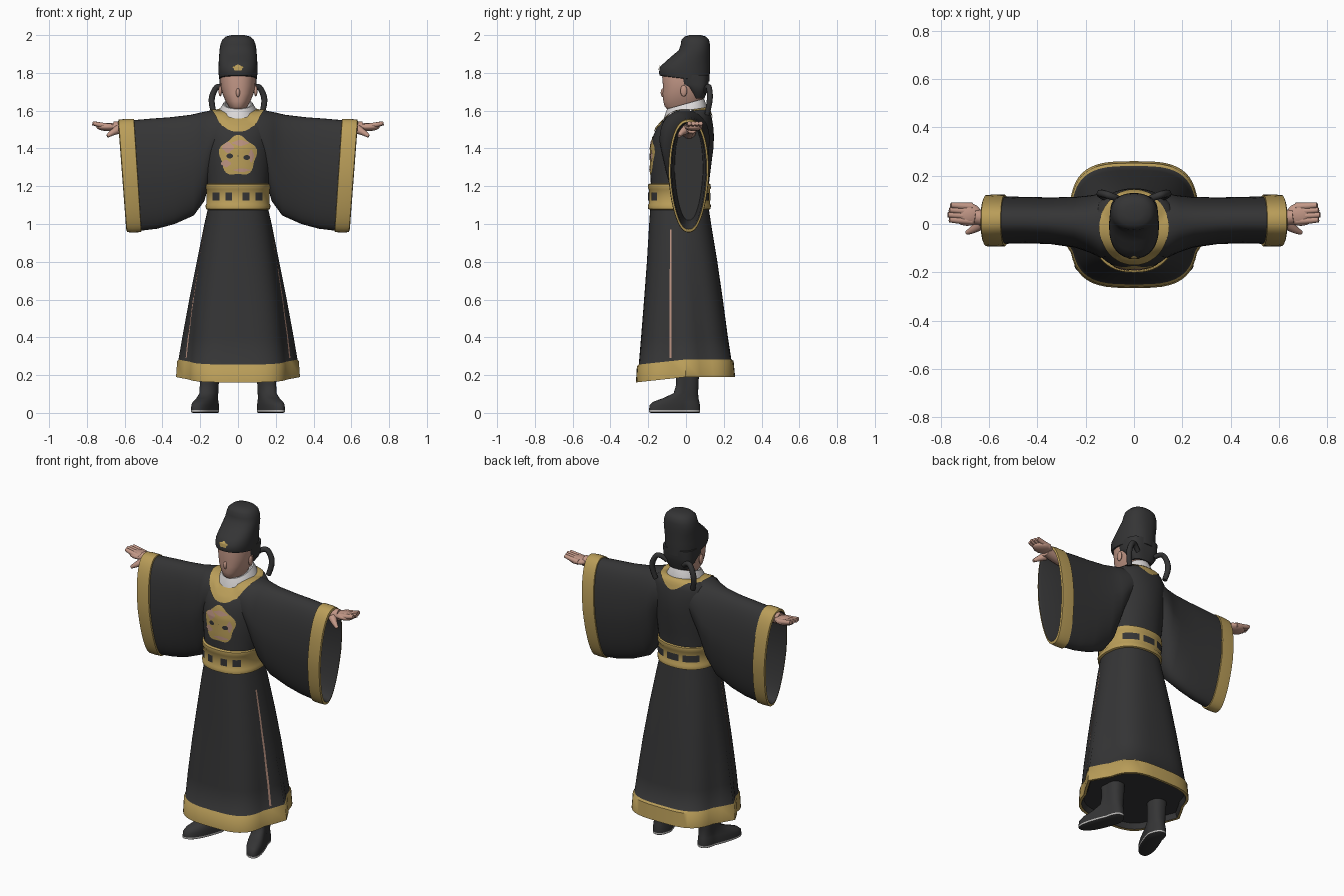
import bpy, bmesh, math
from mathutils import Vector
from mathutils.bvhtree import BVHTree

if "Cube" in bpy.data.objects:
    bpy.data.objects.remove(bpy.data.objects["Cube"])


def material(name, rgb):
    m = bpy.data.materials.new(name)
    m.use_nodes = True
    m.diffuse_color = (*rgb, 1)
    b = m.node_tree.nodes["Principled BSDF"]
    b.inputs["Base Color"].default_value = (*rgb, 1)
    b.inputs["Roughness"].default_value = 0.8
    return m


DARK = material("charcoal cloth", (0.035, 0.035, 0.036))
GOLD = material("gold trim", (0.49, 0.34, 0.10))
SKIN = material("skin", (0.54, 0.31, 0.24))
WHITE = material("white collar cloth", (0.72, 0.70, 0.70))
ROSE = material("dusty rose thread", (0.50, 0.29, 0.22))
SOLE = material("pale sole", (0.50, 0.49, 0.48))


def finish(bm, name, mats, angle=50):
    me = bpy.data.meshes.new(name)
    bm.to_mesh(me)
    bm.free()
    for m in mats:
        me.materials.append(m)
    for p in me.polygons:
        p.use_smooth = True
    me.set_sharp_from_angle(angle=math.radians(angle))
    ob = bpy.data.objects.new(name, me)
    bpy.context.collection.objects.link(ob)
    return ob


def unit_ring(p, n=48):
    """Superellipse outline, p = 2 is round and larger is squarer."""
    out = []
    for i in range(n):
        a = math.tau * i / n
        c, s = math.cos(a), math.sin(a)
        out.append((math.copysign(abs(c) ** (2 / p), c), math.copysign(abs(s) ** (2 / p), s)))
    return out


def level(z, hx, yf, yb, p=2.3, tilt=0.0, cx=0.0):
    """Horizontal ring: half width, front y, back y; tilt raises the back."""
    cy, hy = (yf + yb) / 2, (yb - yf) / 2
    return [Vector((cx + hx * u, cy + hy * v, z + tilt * (cy + hy * v))) for u, v in unit_ring(p)]


def loft(name, rings, mats, bands=None):
    """Skin the rings, cap both ends; bands gives a material index per gap."""
    bm = bmesh.new()
    vs = [[bm.verts.new(q) for q in r] for r in rings]
    n = len(rings[0])
    for k in range(len(vs) - 1):
        for i in range(n):
            j = (i + 1) % n
            f = bm.faces.new((vs[k][i], vs[k][j], vs[k + 1][j], vs[k + 1][i]))
            f.material_index = bands[k] if bands else 0
    bm.faces.new(vs[0])
    cap = bm.faces.new(vs[-1])
    cap.material_index = bands[-1] if bands else 0
    bmesh.ops.recalc_face_normals(bm, faces=bm.faces)
    return finish(bm, name, mats)


def tree(*obs):
    vs, fs = [], []
    for ob in obs:
        k = len(vs)
        vs += [v.co.copy() for v in ob.data.vertices]
        fs += [[k + i for i in p.vertices] for p in ob.data.polygons]
    return BVHTree.FromPolygons(vs, fs)


def patch(name, target, grid, ray, mat, off=0.004, closed=False):
    """Thin cloth plate: drop a grid of points along ray onto the target."""
    ray = Vector(ray)
    bm = bmesh.new()
    rows = []
    for line in grid:
        row = []
        for q in line:
            hit, nor, _, _ = target.ray_cast(Vector(q), ray)
            if hit is None:
                hit, nor, _, _ = target.find_nearest(Vector(q))
            if nor.dot(ray) > 0:
                nor = -nor
            row.append(bm.verts.new(hit + nor * off))
        rows.append(row)
    for a, b in zip(rows, rows[1:]):
        n = len(a)
        for i in range(n if closed else n - 1):
            j = (i + 1) % n
            f = bm.faces.new((a[i], a[j], b[j], b[i]))
            f.normal_update()
            if f.normal.dot(ray) > 0:
                f.normal_flip()
    return finish(bm, name, [mat])


def disk(name, target, x, z, rx, rz, mat, off, lobes=0, depth=0.0):
    grid = []
    for k in range(9):
        t = 0.02 + 0.98 * k / 8
        line = []
        for i in range(40):
            a = math.tau * i / 40
            r = t * (1 + depth * math.cos(lobes * (a - math.pi / 2)))
            line.append((x + rx * r * math.cos(a), -1, z + rz * r * math.sin(a)))
        grid.append(line)
    return patch(name, target, grid, (0, 1, 0), mat, off, True)


def tube(name, pts, radii, mat):
    cu = bpy.data.curves.new(name, "CURVE")
    cu.dimensions = "3D"
    cu.bevel_depth = 1.0
    cu.bevel_resolution = 3
    cu.use_fill_caps = True
    sp = cu.splines.new("NURBS")
    sp.points.add(len(pts) - 1)
    for p, q, r in zip(sp.points, pts, radii):
        p.co = (*q, 1)
        p.radius = r
    sp.use_endpoint_u = True
    sp.order_u = 3
    sp.resolution_u = 6
    cu.materials.append(mat)
    ob = bpy.data.objects.new(name, cu)
    bpy.context.collection.objects.link(ob)
    return ob


def ball(name, loc, size, mat):
    bm = bmesh.new()
    bmesh.ops.create_uvsphere(bm, u_segments=16, v_segments=10, radius=1)
    for v in bm.verts:
        v.co = Vector(a * b for a, b in zip(v.co, size)) + Vector(loc)
    return finish(bm, name, [mat])


# Robe body
torso = loft("robe_torso", [level(*r) for r in (
    (1.06, .160, -.188, .118), (1.20, .163, -.186, .120), (1.30, .178, -.189, .132, 2.1),
    (1.40, .188, -.188, .145, 2.0), (1.46, .190, -.176, .148, 2.0), (1.51, .188, -.155, .145, 2.1),
    (1.55, .180, -.128, .137, 2.2, .08), (1.58, .155, -.100, .125, 2.3, .15),
    (1.595, .110, -.070, .110, 2.2, .15))], [DARK])

# Skirt: boxy towards the hem with flared side seams, gold hem, dark underside
skirt_rings = []
for z, hx, yf, yb in (
        (1.10, .155, -.188, .118), (1.00, .178, -.195, .133), (.80, .218, -.207, .166),
        (.60, .258, -.222, .195), (.40, .295, -.238, .222), (.283, .315, -.250, .240),
        (.275, .322, -.260, .252), (.19, .328, -.265, .260), (.19, .312, -.250, .245),
        (.22, .300, -.238, .235)):
    w = min(1, (1.1 - z) / .85)
    ring = level(z, hx, yf, yb, 2.3 + w)
    for q in ring:
        t = abs(2 * (q.y - yf) / (yb - yf) - 1)
        q.x *= 1 - .19 * w * min(1, t / .45)
        if z < .3:
            q.z -= .028 * max(0, -q.y / .26)
    skirt_rings.append(ring)
skirt = loft("robe_skirt", skirt_rings, [DARK, GOLD], [0] * 5 + [1, 1, 1, 0, 0])

# Belt with raised rims and dark panels
belt = loft("belt", [level(z, .160 + e, -.190 - e, .120 + e) for z, e in (
    (1.075, 0), (1.08, .010), (1.10, .012), (1.107, .007), (1.183, .007),
    (1.19, .012), (1.21, .010), (1.215, 0))], [GOLD])
belt_tree = tree(belt)
for side, w, h, xs in ((-1, .036, .042, (-.115, -.048, .042, .108)), (1, .075, .04, (-.1, 0, .1))):
    for x in xs:
        grid = [[(x + w * (i / 4 - .5), side, 1.145 + h * (k - .5)) for i in range(5)] for k in (0, 1)]
        patch("belt_panel", belt_tree, grid, (0, -side, 0), DARK)

# Sleeves: x, top z, bottom z, front y, back y
sleeve_rows = (
    (.06, 1.595, 1.40, -.13, .115), (.14, 1.602, 1.27, -.14, .125), (.19, 1.592, 1.12, -.118, .118),
    (.25, 1.578, 1.045, -.098, .112), (.36, 1.565, 1.00, -.083, .110), (.46, 1.558, .975, -.080, .112),
    (.55, 1.550, .965, -.082, .114), (.552, 1.556, .957, -.092, .121), (.60, 1.556, .955, -.094, .122),
    (.632, 1.552, .957, -.092, .120), (.635, 1.54, .972, -.082, .110), (.62, 1.535, .98, -.074, .102),
    (.42, 1.53, 1.02, -.060, .09))
sleeves = []
for s, label in ((1, "left"), (-1, "right")):
    rings = []
    for x, zt, zb, yf, yb in sleeve_rows:
        ring = []
        for u, v in unit_ring(2.35):
            z = (zt + zb) / 2 + v * (zt - zb) / 2
            taper = 1 - 0.22 * max(0, -v)
            y = (yf + yb) / 2 + u * taper * (yb - yf) / 2
            ring.append(Vector((s * (x - .075 * (zt - z) * x / .63), y, z)))
        rings.append(ring)
    sleeves.append(loft(label + "_sleeve", rings, [DARK, GOLD], [0] * 6 + [1] * 4 + [0, 0]))

    # Arm, palm, fingers and thumb
    tube(label + "_forearm", [(s * .40, .015, 1.49), (s * .58, .02, 1.505), (s * .66, .03, 1.512)],
         [.04, .038, .032], SKIN)
    ball(label + "_palm", (s * .69, .04, 1.514), (.06, .048, .022), SKIN)
    for k in range(4):
        y = .012 + .020 * k
        tube(label + "_finger", [(s * .67, y, 1.515), (s * .72, y + .002, 1.522),
                                 (s * (.77 - .006 * abs(k - 1)), y + .006, 1.533)], [.016, .0145, .011], SKIN)
    tube(label + "_thumb", [(s * .635, .0, 1.50), (s * .665, -.026, 1.485), (s * .692, -.036, 1.465)],
         [.024, .016, .009], SKIN)

    # Boots, toes turned out, with a pale sole edge
    rings = [level(*r, 2.4, 0, s * .15) for r in (
        (0, .047, -.185, .070), (.004, .053, -.195, .075), (.014, .053, -.195, .075),
        (.040, .053, -.194, .074), (.060, .050, -.172, .070), (.078, .046, -.120, .066),
        (.105, .046, -.065, .064), (.15, .048, -.052, .066), (.32, .054, -.060, .075))]
    for ring in rings:
        for q in ring:
            q.x += s * .36 * max(0, -q.y)
    loft(label + "_boot", rings, [DARK, SOLE], [0, 1] + [0] * 7)

    # Side seam of the skirt
    seam = [[(s, -.08 + w, .29 + .68 * k / 16) for w in (-.005, .005)] for k in range(17)]
    patch(label + "_skirt_seam", tree(skirt), seam, (-s, 0, 0), ROSE, .003)

    # Ear and hanging hat ribbon
    ball(label + "_ear", (s * .094, -.012, 1.705), (.009, .018, .030), SKIN)
    tube(label + "_hat_ribbon", [(s * .055, .10, 1.70), (s * .10, .118, 1.745), (s * .136, .128, 1.69),
                                 (s * .142, .124, 1.635), (s * .125, .112, 1.58)],
         [.013, .015, .016, .016, .014], DARK)

# Gold yoke around the neck
yoke = []
for k in range(9):
    t = k / 8
    rx, yf, yb = .085 + .058 * t, -.085 - .080 * t, .09 + .048 * t
    yoke.append([(q.x, q.y, 1.9) for q in level(0, rx, yf, yb, 2)])
patch("gold_yoke", tree(torso, *sleeves), yoke, (0, 0, -1), GOLD, .006, True)

# White under collar, higher at the back
loft("under_collar", [level(*r, 2.1, .28) for r in (
    (1.56, .112, -.122, .112), (1.60, .100, -.115, .108), (1.637, .078, -.100, .095),
    (1.637, .070, -.092, .088), (1.60, .066, -.085, .085))], [WHITE])

# Chest emblem
chest = tree(torso)
disk("emblem_base", chest, 0, 1.36, .096, .103, GOLD, .003, 5, .08)
for x, z, rx, rz in ((-.052, 1.405, .028, .026), (.012, 1.428, .040, .014), (-.062, 1.32, .024, .018),
                     (.068, 1.36, .014, .03), (.02, 1.285, .04, .009)):
    disk("emblem_rose_patch", chest, x, z, rx, rz, ROSE, .006, 4, .12)
for x, z in ((-.042, 1.36), (.045, 1.352)):
    disk("emblem_dark_patch", chest, x, z, .017, .013, DARK, .007)

# Head and neck
loft("head", [level(*r) for r in (
    (1.54, .055, -.055, .070), (1.595, .046, -.070, .072), (1.608, .042, -.100, .073),
    (1.622, .050, -.113, .076), (1.65, .066, -.120, .085), (1.69, .082, -.124, .100),
    (1.73, .091, -.122, .110), (1.78, .094, -.126, .115), (1.82, .090, -.120, .110))], [SKIN])
ball("nose", (0, -.120, 1.695), (.011, .014, .024), SKIN)

# Hair at the nape and sideburns
loft("back_hair", [level(*r) for r in (
    (1.665, .062, .030, .098), (1.70, .088, .012, .110, 2.6), (1.725, .095, -.010, .116, 3),
    (1.74, .097, -.045, .119, 3.2), (1.79, .099, -.06, .122, 3.2))], [DARK])

# Stepped hat, low at the brow and tall behind
hat = loft("hat", [level(*r) for r in (
    (1.768, .094, -.132, .118, 2.2, -.12), (1.770, .100, -.140, .124, 2.2, -.12),
    (1.80, .103, -.143, .126), (1.832, .103, -.138, .127), (1.86, .102, -.108, .127),
    (1.89, .100, -.074, .128), (1.92, .098, -.038, .128), (1.95, .093, -.028, .127),
    (1.975, .084, -.024, .122), (1.992, .066, -.008, .106), (2.0, .035, .018, .080))], [DARK])
disk("hat_badge", tree(hat), 0, 1.825, .025, .014, GOLD, .005, 5, .15)
